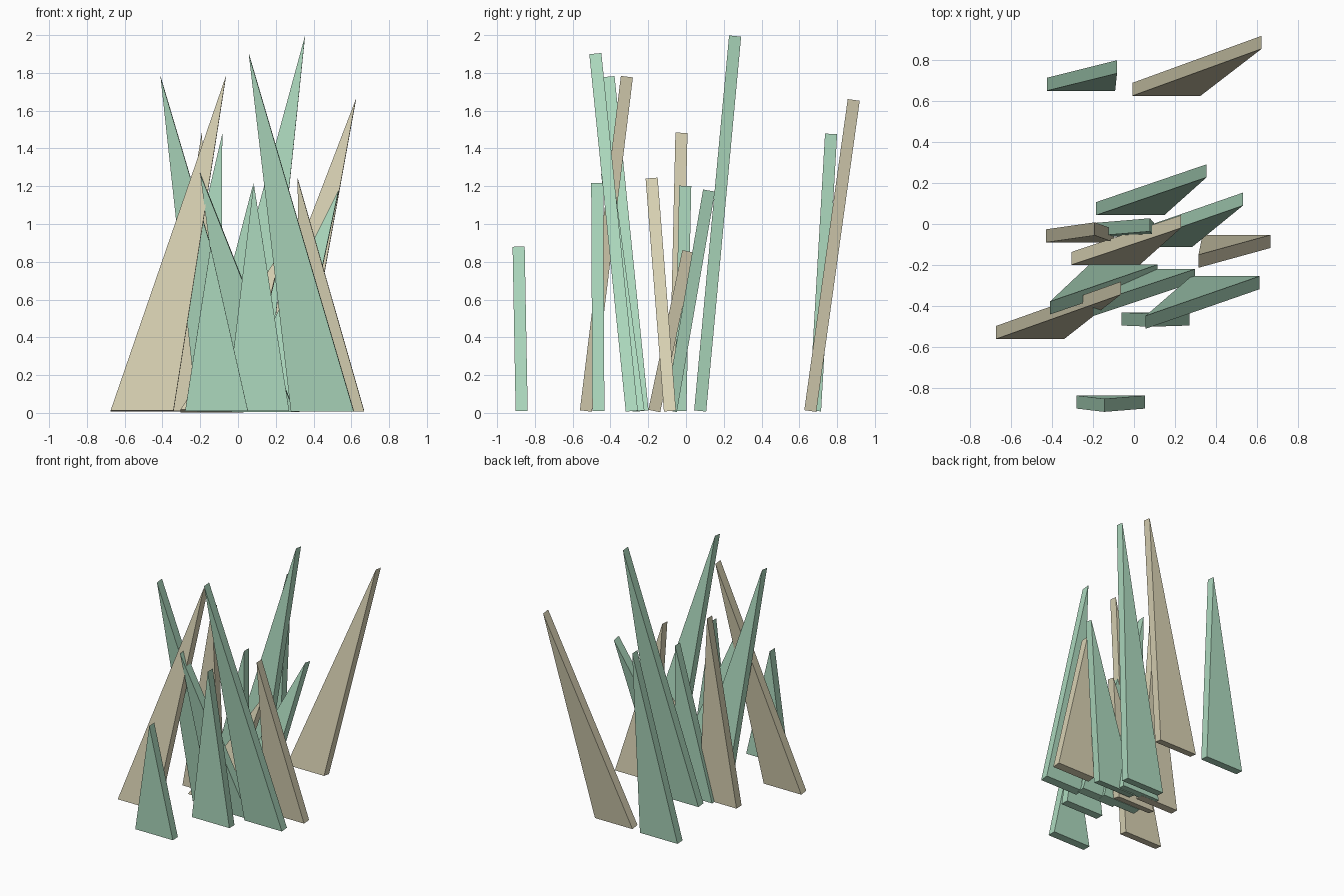
import bpy
from mathutils import Vector

if "Cube" in bpy.data.objects:
    bpy.data.objects.remove(bpy.data.objects["Cube"])

WIDTH, THICK, BASE_Z = 0.333, 0.064, 0.01


def material(name, color):
    m = bpy.data.materials.new(name)
    m.diffuse_color = color
    m.use_nodes = True
    m.node_tree.nodes["Principled BSDF"].inputs["Base Color"].default_value = m.diffuse_color
    return m


green = material("green", (0.42, 0.70, 0.52, 1))
tan = material("dry_tan", (0.70, 0.65, 0.46, 1))


def blade(name, mat, left, base_y, tip_x, tip_y, height):
    """Thin triangular slab leaning from its base towards its tip."""
    corners = [Vector((left, base_y, BASE_Z)),
               Vector((left + WIDTH, base_y, BASE_Z)),
               Vector((tip_x, tip_y, height))]
    # thickness runs square to the leaning face
    half = (corners[2] - corners[0]).cross(corners[1] - corners[0]).normalized() * THICK / 2
    if half.y < 0:
        half = -half
    verts = [c - half for c in corners] + [c + half for c in corners]
    faces = [(0, 1, 2), (5, 4, 3), (1, 0, 3, 4), (2, 1, 4, 5), (0, 2, 5, 3)]
    me = bpy.data.meshes.new(name)
    me.from_pydata(verts, [], faces)
    me.materials.append(mat)
    bpy.context.collection.objects.link(bpy.data.objects.new(name, me))


# base left x, base y, tip x, tip y, tip height
green_blades = [
    (-0.425, 0.683, -0.083, 0.768, 1.477),
    (-0.185, 0.075, 0.355, 0.26, 1.995),
    (-0.048, -0.08, 0.533, 0.122, 1.177),
    (-0.233, -0.03, 0.078, -0.004, 1.202),
    (-0.218, -0.23, -0.41, -0.41, 1.78),
    (-0.035, -0.252, -0.2, -0.418, 1.268),
    (-0.062, -0.464, 0.083, -0.470, 1.217),
    (0.28, -0.287, 0.057, -0.48, 1.902),
    (-0.28, -0.87, -0.145, -0.886, 0.88),
]
tan_blades = [
    (-0.008, 0.658, 0.624, 0.888, 1.657),
    (-0.43, -0.058, -0.192, -0.024, 1.483),
    (-0.305, -0.168, 0.23, 0.012, 0.855),
    (0.335, -0.085, 0.315, -0.182, 1.243),
    (-0.674, -0.53, -0.064, -0.313, 1.78),
]

for i, b in enumerate(green_blades, 1):
    blade(f"green_grass_blade_{i}", green, *b)
for i, b in enumerate(tan_blades, 1):
    blade(f"dry_grass_blade_{i}", tan, *b)
